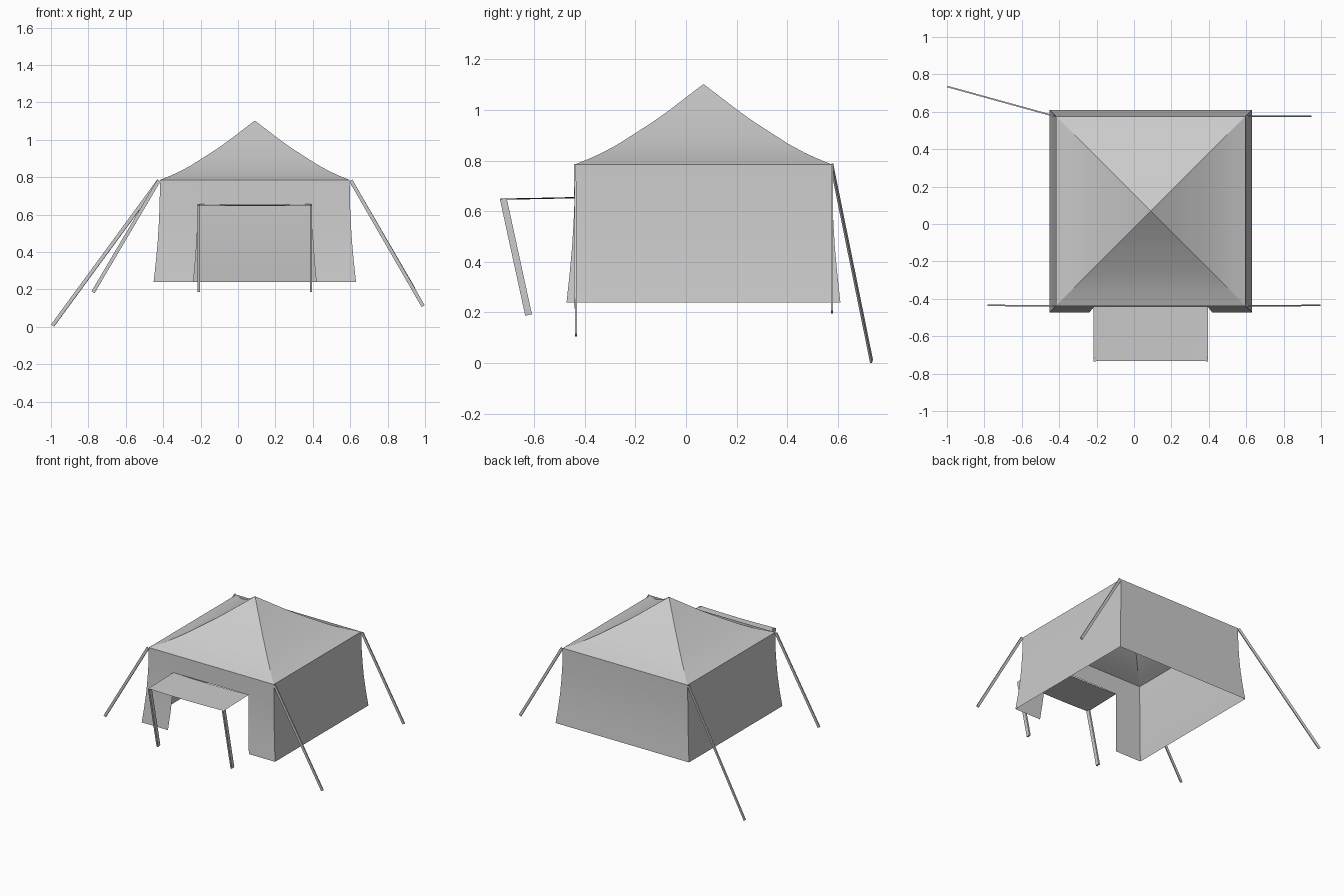
import bpy
from mathutils import Vector

if "Cube" in bpy.data.objects:
    bpy.data.objects.remove(bpy.data.objects["Cube"])

CX, CY = 0.09, 0.069      # centre of the tent
EAVE, HALF = 0.785, 0.507


def sheet(name, rows, closed=False):
    """Skin rows of points into a single-sided cloth surface."""
    n = len(rows[0])
    verts = [p for row in rows for p in row]
    faces = []
    for r in range(len(rows) - 1):
        for i in range(n if closed else n - 1):
            j = (i + 1) % n
            faces.append((r * n + i, (r + 1) * n + i, (r + 1) * n + j, r * n + j))
    me = bpy.data.meshes.new(name)
    me.from_pydata(verts, [], faces)
    ob = bpy.data.objects.new(name, me)
    bpy.context.collection.objects.link(ob)
    return ob


def smooth(ob):
    bpy.ops.object.select_all(action='DESELECT')
    ob.select_set(True)
    bpy.context.view_layer.objects.active = ob
    bpy.ops.object.shade_smooth_by_angle()


def bar(name, a, b, thin, wide):
    """Flat bar from a to b, its wide side in the vertical plane."""
    a, b = Vector(a), Vector(b)
    d = b - a
    bpy.ops.mesh.primitive_cube_add(size=1, location=(a + b) / 2)
    ob = bpy.context.object
    ob.name = name
    ob.rotation_euler = d.to_track_quat('Z', 'Y').to_euler()
    ob.scale = (thin, wide, d.length)


# Roof: concave pyramid from square rings (half width, height)
profile = [(0.003, 1.10), (0.142, 0.994), (0.20, 0.953), (0.265, 0.911),
           (0.339, 0.864), (0.398, 0.832), (0.45, 0.808), (HALF, EAVE)]
corners = [(-1, -1), (1, -1), (1, 1), (-1, 1)]
roof = sheet("roof", [[(CX + sx * h, CY + sy * h, z) for sx, sy in corners]
                      for h, z in profile], closed=True)
smooth(roof)

# Walls: flared skirt, open at the doorway (height, half width, door half width)
levels = [(0.655, 0.509, 0.302), (0.56, 0.513, 0.305), (0.46, 0.519, 0.31),
          (0.35, 0.529, 0.318), (0.24, 0.541, 0.328)]
rows = []
for z, h, door in [(EAVE, HALF, 0.302)] + levels:
    rows.append([(CX + x, CY + y, z) for x, y in
                 [(door, -h), (h, -h), (h, h), (-h, h), (-h, -h), (-door, -h)]])
smooth(sheet("walls", rows))

# Panel above the doorway
sheet("door_lintel", [[(CX + s * 0.302, CY - h, z) for s in (-1, 1)]
                      for z, h in ((EAVE, HALF), (0.655, 0.509))])

# Awning with a slight sag in the middle
rows = []
for y, z in ((CY - 0.509, 0.656), (-0.58, 0.653), (-0.732, 0.65)):
    rows.append([(CX + 0.306 * u, y, z - 0.005 * (1 - u * u)) for u in (1, 0.5, 0, -0.5, -1)])
smooth(sheet("awning", rows))

# Awning poles
for side, s in (("left", -1), ("right", 1)):
    x = CX + s * 0.3
    bar(f"awning_pole_{side}", (x, -0.722, 0.65), (x, -0.622, 0.19), 0.012, 0.027)

# Guy lines from each eave corner to the uneven ground
guys = {
    "front_left": (-1, -1, (-0.775, -0.435, 0.185)),
    "front_right": (1, -1, (0.99, -0.435, 0.11)),
    "back_left": (-1, 1, (-0.991, 0.733, 0.007)),
    "back_right": (1, 1, (0.941, 0.577, 0.2)),
}
for name, (sx, sy, foot) in guys.items():
    top = (CX + sx * (HALF + 0.006), CY + sy * HALF, EAVE - 0.003)
    bar(f"guy_line_{name}", top, foot, 0.008, 0.019)
